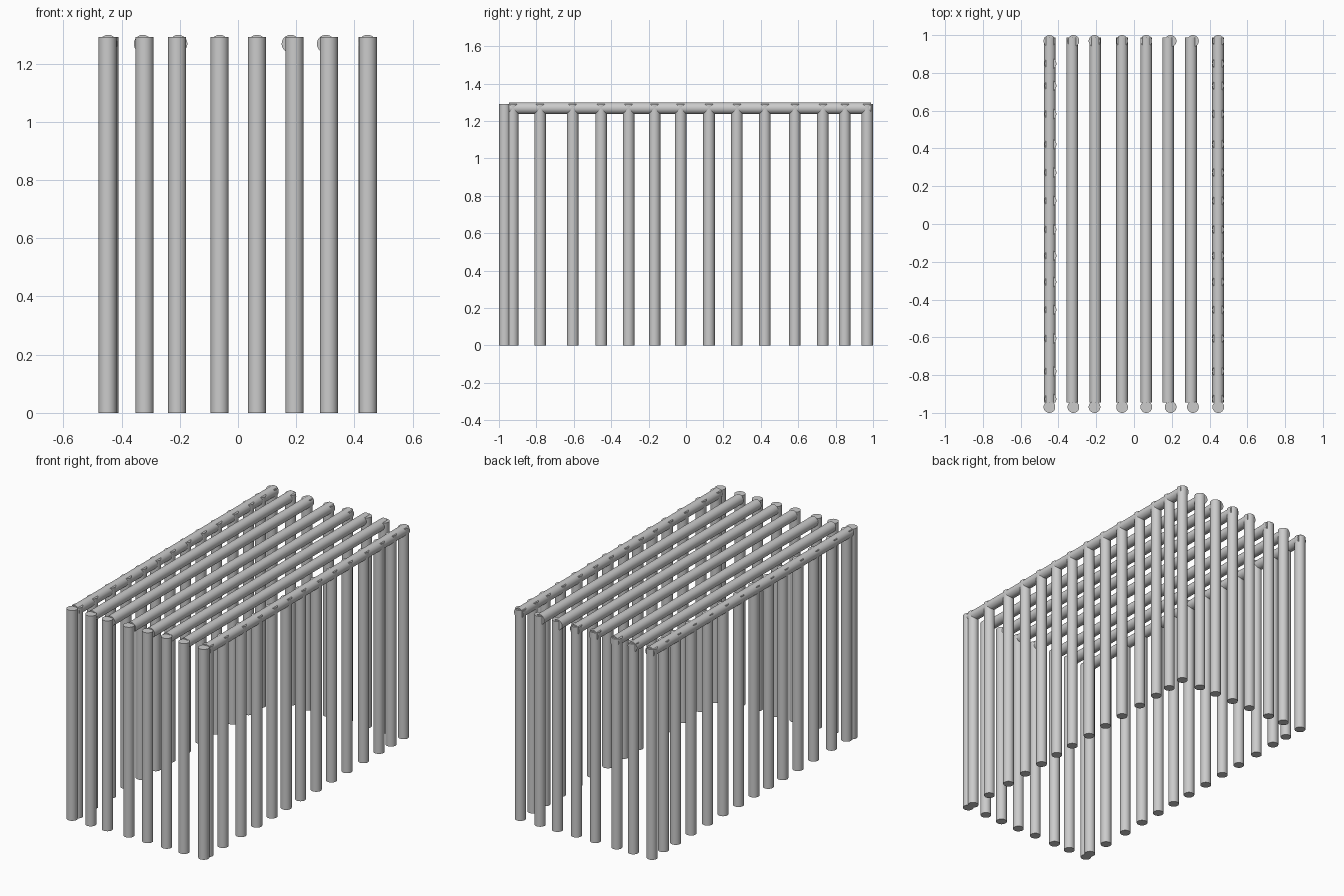
import bpy
from math import pi

if "Cube" in bpy.data.objects:
    bpy.data.objects.remove(bpy.data.objects["Cube"])

R = 0.031        # bar radius
TOP = 1.291      # post height
END = 0.969      # y of the end rows


def bar(name, loc, length, rot=(0, 0, 0)):
    bpy.ops.mesh.primitive_cylinder_add(vertices=32, radius=R, depth=length,
                                        location=loc, rotation=rot)
    ob = bpy.context.object
    ob.name = name
    bpy.ops.object.shade_smooth_by_angle()
    return ob


end_x = [-0.448, -0.321, -0.209, -0.063, 0.065, 0.194, 0.312, 0.446]
roof_x = [-0.446, -0.327, -0.205, -0.063, 0.065, 0.181, 0.302, 0.445]
side_y = [-0.926, -0.78, -0.606, -0.454, -0.307, -0.168, -0.029, 0.123,
          0.272, 0.422, 0.582, 0.732, 0.849]

# front and back rows of posts
for x in end_x:
    bar("front_post", (x, -END, TOP / 2), TOP)
    bar("back_post", (x, END, TOP / 2), TOP)

# side rows (the back corner posts are shared with the back row)
for y in side_y:
    bar("left_post", (-0.442, y, TOP / 2), TOP)
    bar("right_post", (0.445, y, TOP / 2), TOP)

# roof bars running front to back
y0, y1 = -0.946, 0.988
for x in roof_x:
    bar("roof_bar", (x, (y0 + y1) / 2, 1.268), y1 - y0, (pi / 2, 0, 0))
